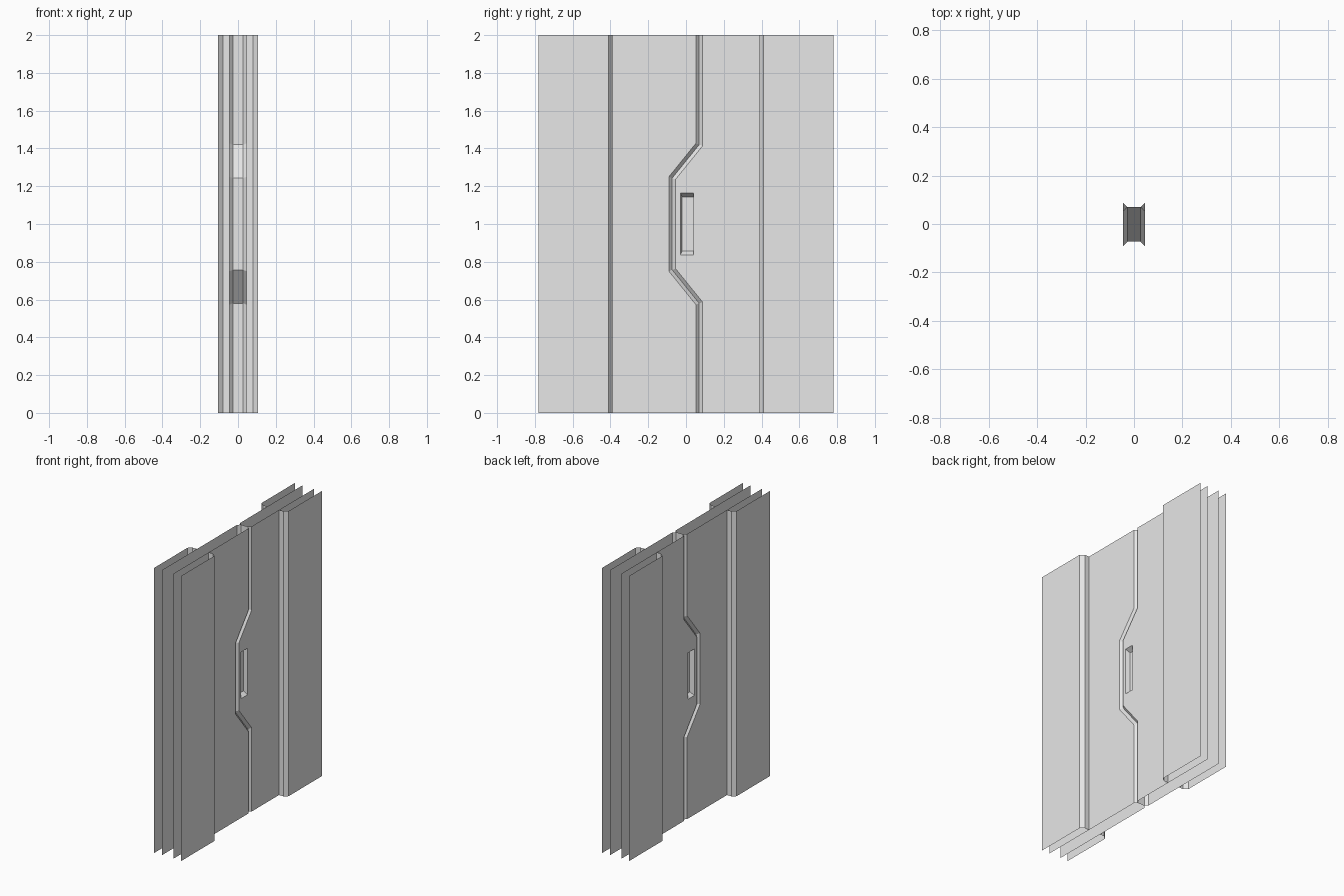
import bpy, bmesh
from mathutils import Vector

cube = bpy.data.objects.get("Cube")
if cube:
    bpy.data.objects.remove(cube)

grey = bpy.data.materials.new("light_grey")
grey.use_nodes = True
grey.diffuse_color = (0.8, 0.8, 0.8, 1)
grey.node_tree.nodes["Principled BSDF"].inputs["Base Color"].default_value = (0.8, 0.8, 0.8, 1)

H = 2.0                                  # height
END = 0.78                               # outer end of the panels
WALL, LIP, DOOR, SEAM = 0.105, 0.08, 0.045, 0.027   # half thicknesses


def add_face(bm, pts, facing):
    """Add one face whose normal points along the given direction."""
    face = bm.faces.new([bm.verts.new(p) for p in pts])
    face.normal_update()
    if face.normal.dot(Vector(facing)) < 0:
        face.normal_flip()


def add_mirrored(bm, pts, facing):
    """Add a face and its copies mirrored in x and about mid height."""
    for sx in (1, -1):
        for sz in (1, -1):
            add_face(bm, [(x * sx, y, 1 + (z - 1) * sz) for x, y, z in pts],
                     (facing[0] * sx, facing[1], facing[2] * sz))


def finish(bm, name):
    bmesh.ops.remove_doubles(bm, verts=bm.verts, dist=1e-5)
    # merge the flat halves, keeping the cuts that run into the handle recess
    mid = [e for e in bm.edges if all(abs(v.co.z - 1) < 1e-4 for v in e.verts)
           and len(e.link_faces) == 2
           and not (name == "door_leaf_back" and all(abs(abs(v.co.x) - DOOR) < 1e-4 for v in e.verts))]
    bmesh.ops.dissolve_edges(bm, edges=mid, use_verts=True)
    mesh = bpy.data.meshes.new(name)
    bm.to_mesh(mesh)
    bm.free()
    mesh.materials.append(grey)
    obj = bpy.data.objects.new(name, mesh)
    bpy.context.collection.objects.link(obj)


# Wall cladding: stepped profile (x, y) drawn upward, one at each corner
profile = [(WALL, END), (WALL, 0.41), (LIP, 0.39), (DOOR, 0.39)]
for sx, side in ((1, "left"), (-1, "right")):
    for sy, end in ((1, "back"), (-1, "front")):
        bm = bmesh.new()
        for (xa, ya), (xb, yb) in zip(profile, profile[1:]):
            a, b = (xa * sx, ya * sy), (xb * sx, yb * sy)
            add_face(bm, [(*a, 0), (*b, 0), (*b, H), (*a, H)], (sx, -sy, 0))
        finish(bm, f"wall_panel_{end}_{side}")

# Sliding door leaves: the seam is a cranked V groove (upper half, y and z)
seam = [(0.07, H), (0.07, 1.42), (-0.073, 1.243), (-0.073, 1.0)]
hole_y, hole_z = (-0.03, 0.04), 1.163
for s, name in ((1, "door_leaf_back"), (-1, "door_leaf_front")):
    bm = bmesh.new()
    edge = [(y + 0.018 * s, z - (0.0065 * s if 1 < z < H else 0)) for y, z in seam]
    outline = [(END * s, 1.0), (END * s, H)] + edge
    if s > 0:                            # opening for the handle
        outline += [(hole_y[0], 1.0), (hole_y[0], hole_z),
                    (hole_y[1], hole_z), (hole_y[1], 1.0)]
    add_mirrored(bm, [(DOOR, y, z) for y, z in outline], (1, 0, 0))
    # bevelled groove sides and the meeting face
    for i in range(len(seam) - 1):
        a, b, c, d = edge[i], edge[i + 1], seam[i + 1], seam[i]
        add_mirrored(bm, [(DOOR, *a), (DOOR, *b), (SEAM, *c), (SEAM, *d)], (0, -s, 0))
        for sz in (1, -1):
            add_face(bm, [(x, p[0], 1 + (p[1] - 1) * sz) for x, p in
                          ((SEAM, d), (SEAM, c), (-SEAM, c), (-SEAM, d))], (0, -s, 0))
    finish(bm, name)

# Handle recess on both sides: sloped ends and front, straight back wall
rim = [(hole_y[0], hole_z), (hole_y[1], hole_z)]
floor = [(-0.02, 1.143), (0.04, 1.143)]
fx = 0.015
bm = bmesh.new()
add_mirrored(bm, [(fx, *floor[0]), (fx, *floor[1]), (fx, 0.04, 1), (fx, -0.02, 1)], (1, 0, 0))
add_mirrored(bm, [(DOOR, *rim[0]), (DOOR, *rim[1]), (fx, *floor[1]), (fx, *floor[0])], (0, 0, -1))
for i, facing in ((0, 1), (1, -1)):
    add_mirrored(bm, [(DOOR, *rim[i]), (fx, *floor[i]), (fx, floor[i][0], 1),
                      (DOOR, rim[i][0], 1)], (0, facing, 0))
finish(bm, "handle_recess")
